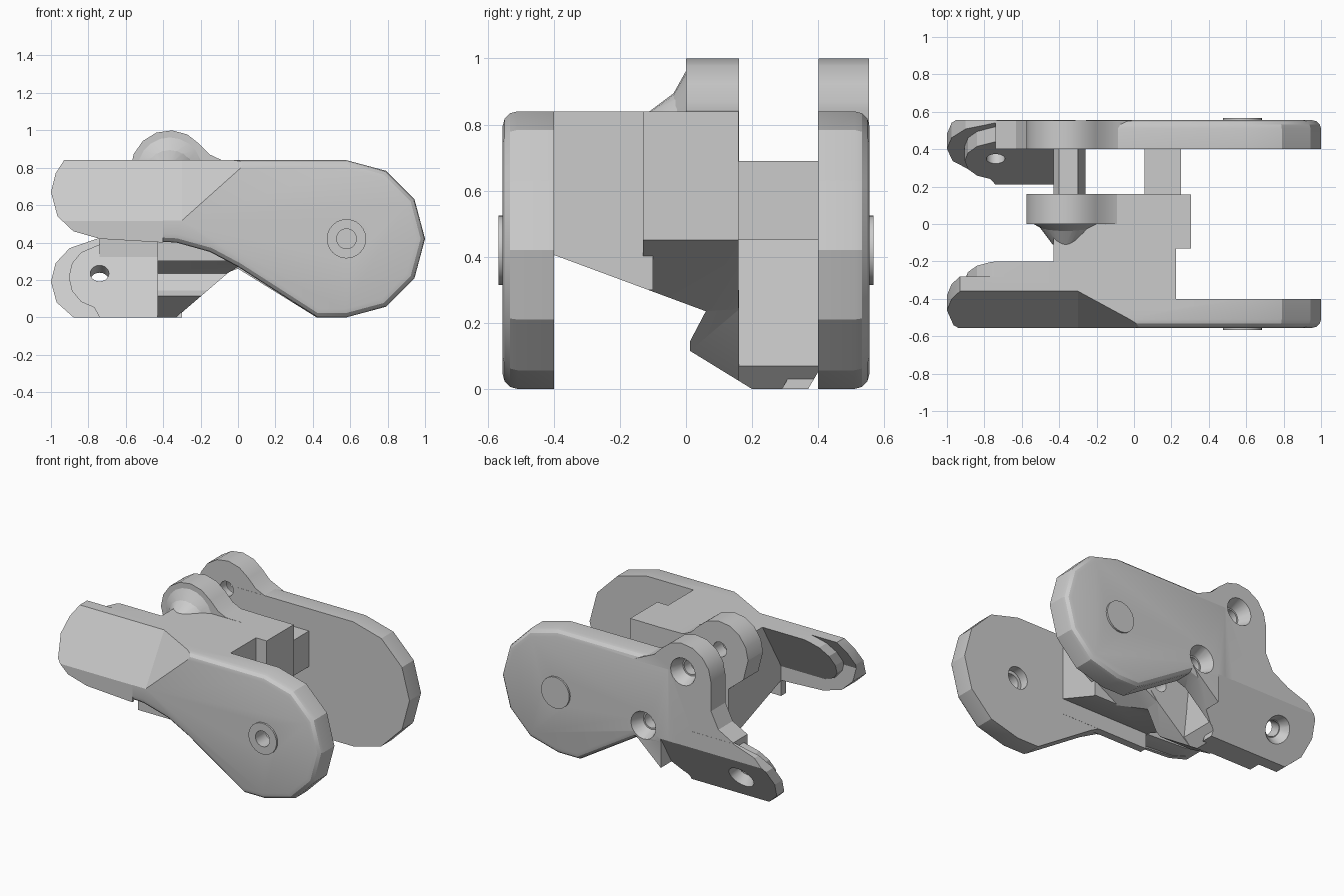
import bpy, bmesh, math
from mathutils import Vector

if "Cube" in bpy.data.objects:
    bpy.data.objects.remove(bpy.data.objects["Cube"])

TILT = 0.59                      # y per z slope of the tilted fork
AX = Vector((0, 0.861, -0.508))  # tilted fork axis


def arc(cx, cz, r, a0, a1, n):
    return [(cx + r * math.cos(math.radians(a0 + (a1 - a0) * i / n)),
             cz + r * math.sin(math.radians(a0 + (a1 - a0) * i / n))) for i in range(n + 1)]


def make(name, bm):
    bmesh.ops.recalc_face_normals(bm, faces=bm.faces)
    me = bpy.data.meshes.new(name)
    bm.to_mesh(me)
    bm.free()
    ob = bpy.data.objects.new(name, me)
    bpy.context.collection.objects.link(ob)
    return ob


def slab(name, pts, ya, yb, k=0.0, bevel=None):
    """xz outline extruded from ya to yb, sheared by k*z; bevel rounds the face at that y"""
    bm = bmesh.new()
    rings = [[bm.verts.new((x, y + k * z, z)) for x, z in pts] for y in (ya, yb)]
    for r in rings:
        bm.faces.new(r)
    n = len(pts)
    for i in range(n):
        j = (i + 1) % n
        bm.faces.new((rings[0][i], rings[0][j], rings[1][j], rings[1][i]))
    bmesh.ops.recalc_face_normals(bm, faces=bm.faces)
    if bevel is not None:
        es = [e for e in bm.edges if all(abs(v.co.y - bevel) < 1e-4 for v in e.verts)]
        bmesh.ops.bevel(bm, geom=es, offset=0.045, segments=3, profile=0.5, affect='EDGES')
    return make(name, bm)


def hull(name, pts):
    bm = bmesh.new()
    for p in pts:
        bm.verts.new(p)
    bmesh.ops.convex_hull(bm, input=bm.verts[:])
    return make(name, bm)


def bar(name, yz, x0, x1):
    bm = bmesh.new()
    rings = [[bm.verts.new((x, y, z)) for y, z in yz] for x in (x0, x1)]
    for r in rings:
        bm.faces.new(r)
    for i in range(len(yz)):
        j = (i + 1) % len(yz)
        bm.faces.new((rings[0][i], rings[0][j], rings[1][j], rings[1][i]))
    return make(name, bm)


def cone(name, a, b, r1, r2, n=20):
    a, b = Vector(a), Vector(b)
    bm = bmesh.new()
    bmesh.ops.create_cone(bm, cap_ends=True, segments=n, radius1=r1, radius2=r2, depth=(b - a).length)
    rot = (b - a).to_track_quat('Z', 'Y').to_matrix().to_4x4()
    rot.translation = (a + b) / 2
    bm.transform(rot)
    return make(name, bm)


def box(name, x0, x1, y0, y1, z0, z1):
    return slab(name, [(x0, z0), (x1, z0), (x1, z1), (x0, z1)], y0, y1)


def combine(target, other, op):
    m = target.modifiers.new("b", 'BOOLEAN')
    m.operation, m.solver, m.object = op, 'EXACT', other
    m.use_self = m.use_hole_tolerant = True
    bpy.context.view_layer.objects.active = target
    bpy.ops.object.modifier_apply(modifier=m.name)
    bpy.data.objects.remove(other, do_unlink=True)


disc = arc(0.58, 0.42, 0.42, -90, 90, 6)
lobe = [(-0.09, 0.842), (-0.15, 0.87)] + arc(-0.365, 0.79, 0.21, 40, 180, 6)

# front plate with its tilted arm
arm_end = [(-0.93, 0.84), (-0.975, 0.77), (-1, 0.67), (-0.965, 0.54), (-0.88, 0.46), (-0.74, 0.42)]
link = slab("fork_link", [(0.42, 0)] + disc + arm_end + [(-0.33, 0.40), (-0.15, 0.35), (0, 0.27)],
            -0.555, -0.40, bevel=-0.555)
arm_f = arm_end + [(-0.4, 0.40), (-0.4, 0.84)]
pad_f = [(-0.74, 0.84)] + arc(-0.74, 0.67, 0.165, 100, 260, 6) + [(-0.74, 0.44), (-0.4, 0.42), (-0.4, 0.84)]
s = -TILT * 0.84
parts = [slab("front_arm", arm_f, -0.38 + s, -0.28 + s, TILT),
         slab("front_arm_pad", pad_f, -0.32 + s, -0.20 + s, TILT)]

# back plate with top lobe and lower tilted arm
parts += [slab("back_disc", [(0.42, 0)] + disc + [(-0.3, 0.84), (-0.3, 0.26), (-0.07, 0.235), (0, 0.26)],
               0.40, 0.555, bevel=0.555),
          slab("back_lobe", lobe + [(-0.575, 0.6), (-0.63, 0.49), (-0.74, 0.43), (-0.74, 0.3),
                                    (-0.43, 0.0), (-0.33, 0.0), (-0.07, 0.235), (0, 0.3), (0, 0.8)],
               0.401, 0.5545)]
arm_b = [(-0.88, 0), (-0.97, 0.08), (-1, 0.19), (-0.975, 0.29), (-0.9, 0.37), (-0.74, 0.425),
         (-0.43, 0.425), (-0.3, 0.3), (-0.3, 0)]
pad_b = [(-0.74, 0)] + arc(-0.74, 0.215, 0.165, 260, 100, 6) + [(-0.74, 0.39), (-0.43, 0.39),
                                                                (-0.43, 0)]
parts += [slab("back_arm", arm_b, 0.29, 0.37, TILT),
          slab("back_arm_pad", pad_b, 0.21, 0.32, TILT)]

# central body, lobed boss and struts
parts += [box("body", -0.43, 0.225, -0.45, -0.1, 0.30, 0.84),
          slab("body_rear", [(-0.43, 0.84), (0.305, 0.84), (0.305, 0.45), (-0.05, 0.24), (-0.43, 0.24)],
               -0.13, 0.159),
          slab("boss", [(0.2, 0.838)] + lobe + [(-0.54, 0.65), (-0.43, 0.56), (0.2, 0.5)], 0.0, 0.16),
          cone("boss_fillet", (-0.365, 0.01, 0.79), (-0.365, -0.04, 0.79), 0.19, 0.10),
          cone("boss_fillet", (-0.365, 0.01, 0.77), (-0.365, -0.11, 0.77), 0.16, 0.07),
          slab("lower_web", [(-0.43, 0), (-0.33, 0), (-0.05, 0.24), (0, 0.3), (-0.43, 0.3)], 0.012, 0.161),
          slab("rear_wall", [(-0.43, 0), (-0.33, 0), (-0.26, 0.07), (-0.30, 0.45), (-0.40, 0.45),
                             (-0.43, 0.40)], 0.06, 0.43),
          slab("strut", [(0.055, 0.69), (0.25, 0.69), (0.25, 0.45), (0.055, 0.45)], 0.1, 0.45)]

# pivot rims
for y in (-1, 1):
    parts.append(cone("pivot_rim", (0.58, y * 0.5, 0.42), (0.58, y * 0.567, 0.42), 0.105, 0.105, 24))
for p in parts:
    combine(link, p, 'UNION')

# wedge cuts: tilted arm faces, outer side limits and sloped underside
cuts = [hull("cut", [(x, y, z) for x in (-1.1, -0.3) for y, z in
                     ((-0.556, 0.515), (-0.322, 0.9), (-0.8, 0.515), (-0.8, 0.9))]),
        hull("cut", [(-0.301, -0.556, 0.515), (0.13, -0.556, 0.9), (-0.301, -0.322, 0.9),
                     (-0.301, -0.8, 0.515), (0.13, -0.8, 0.9), (-0.301, -0.8, 0.9)]),
        box("cut", -1.1, -0.2, -0.9, -0.5555, -0.1, 0.95),
        box("cut", -1.1, -0.2, 0.5555, 0.9, -0.1, 0.95),
        bar("cut", [(0.352, -0.03), (0.557, 0.317), (0.8, 0.317), (0.8, -0.03)], -1.1, -0.2),
        bar("cut", [(-0.399, 0.405), (0.06, 0.235), (0.01, 0.14), (-0.399, 0.14)], -0.435, 0.32),
        bar("cut", [(-0.04, 0.147), (0.25, -0.031), (-0.04, -0.031)], -0.5, 0.0)]

# pivot bores with inner recesses
for y in (-1, 1):
    cuts.append(cone("cut", (0.58, y * 0.3, 0.42), (0.58, y * 0.7, 0.42), 0.053, 0.053))
    cuts.append(cone("cut", (0.58, y * 0.38, 0.42), (0.58, y * 0.46, 0.42), 0.075, 0.075))

# tilted fork bores, countersunk outside
pf, pb = Vector((-0.74, -0.45, 0.685)), Vector((-0.74, 0.467, 0.165))
for p, d in ((pf, AX), (pb, -AX)):
    cuts.append(cone("cut", p - d * 0.1, p + d * 0.3, 0.05, 0.05))
    cuts.append(cone("cut", p - d * 0.03, p + d * 0.06, 0.105, 0.055))

# countersunk pin holes through the back plate and into the boss
for x, z in ((-0.365, 0.81), (-0.07, 0.37)):
    cuts.append(cone("cut", (x, 0.7, z), (x, 0.06, z), 0.05, 0.05))
    cuts.append(cone("cut", (x, 0.575, z), (x, 0.47, z), 0.1, 0.06))
for c in cuts:
    combine(link, c, 'DIFFERENCE')

bpy.ops.object.select_all(action='DESELECT')
link.select_set(True)
bpy.context.view_layer.objects.active = link
bpy.ops.object.shade_smooth_by_angle(angle=math.radians(24))
